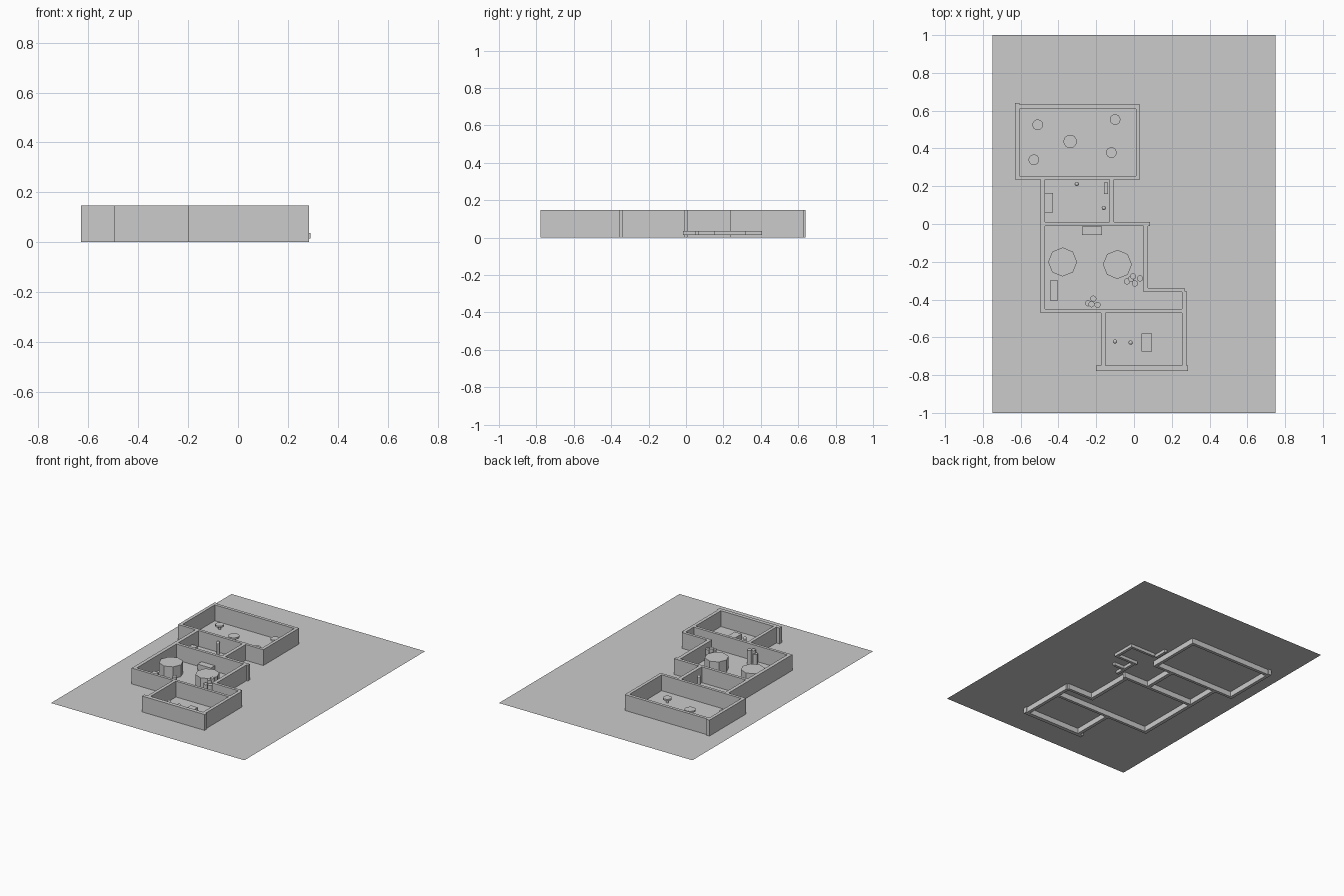
import bpy, bmesh, math

if "Cube" in bpy.data.objects:
    bpy.data.objects.remove(bpy.data.objects["Cube"])

G = 0.037    # ground sheet level; walls run slightly below it
TOP = 0.148  # wall top


def finish(bm, name, smooth=False):
    me = bpy.data.meshes.new(name)
    bm.to_mesh(me)
    bm.free()
    ob = bpy.data.objects.new(name, me)
    bpy.context.collection.objects.link(ob)
    if smooth:
        bpy.context.view_layer.objects.active = ob
        ob.select_set(True)
        bpy.ops.object.shade_smooth_by_angle(angle=math.radians(40))
        ob.select_set(False)
    return ob


def box(name, x0, x1, y0, y1, z0, z1):
    bm = bmesh.new()
    bmesh.ops.create_cube(bm, size=1)
    for v in bm.verts:
        v.co = ((x0 + x1) / 2 + v.co.x * (x1 - x0),
                (y0 + y1) / 2 + v.co.y * (y1 - y0),
                (z0 + z1) / 2 + v.co.z * (z1 - z0))
    return finish(bm, name)


def drum(name, x, y, r, z0, z1, n=24):
    bm = bmesh.new()
    bmesh.ops.create_cone(bm, cap_ends=True, segments=n, radius1=r, radius2=r, depth=z1 - z0)
    bmesh.ops.translate(bm, verts=bm.verts, vec=(x, y, (z0 + z1) / 2))
    return finish(bm, name, n > 12)


# Ground sheet
bm = bmesh.new()
bm.faces.new([bm.verts.new(p) for p in
              [(-.75, -1, G), (.75, -1, G), (.75, 1, G), (-.75, 1, G)]])
finish(bm, "ground_sheet")

# Room walls: x0, x1, y0, y1
walls = {
    "hall_left": (-.63, -.607, .235, .64),
    "hall_back": (-.63, .03, .61, .632),
    "hall_right": (.01, .032, .235, .632),
    "hall_front": (-.62, .032, .235, .255),
    "side_left": (-.495, -.47, -.47, .24),
    "lobby_right": (-.13, -.105, 0, .24),
    "middle_back": (-.48, .085, -.011, .01),
    "middle_right": (.05, .075, -.36, .01),
    "step_back": (.05, .268, -.36, -.34),
    "middle_front": (-.495, .27, -.47, -.45),
    "front_room_right": (.255, .278, -.775, -.355),
    "front_room_left": (-.175, -.152, -.76, -.46),
    "front_room_front": (-.20, .285, -.777, -.75),
}
for name, w in walls.items():
    box("wall_" + name, *w, 0, TOP)

# Low footings hidden under the ground sheet
for i, f in enumerate([(.27, .29, .15, .32), (.09, .29, .302, .32), (.06, .08, .31, .405),
                       (.11, .29, .15, .168), (.12, .14, -.015, .16), (.13, .22, .05, .068)]):
    box(f"footing_{i}", *f, .015, G - .001)

# Round pedestal tables in the hall
for i, (x, y, r) in enumerate([(-.51, .525, .028), (-.10, .553, .028), (-.12, .378, .028),
                               (-.53, .34, .028), (-.338, .437, .035)]):
    drum(f"table_top_{i}", x, y, r, G + .022, G + .034)
    drum(f"table_stem_{i}", x, y, .009, G, G + .024, 16)

# Benches and cabinets
for i, (x0, x1, y0, y1, h) in enumerate([
        (-.47, -.428, .06, .165, .04), (-.16, -.138, .16, .22, .06),
        (-.275, -.17, -.057, -.013, .04), (-.445, -.402, -.405, -.30, .04),
        (.04, .095, -.675, -.58, .035)]):
    box(f"bench_{i}", x0, x1, y0, y1, G, G + h)

# Eight-sided display drums
for i, (x, y) in enumerate([(-.378, -.201), (-.088, -.214)]):
    drum(f"display_drum_{i}", x, y, .077, G, G + .083, 8)

# Clustered columns of mixed heights
columns = [(-.037, -.304, .06), (-.015, -.29, .09), (.005, -.315, .07), (.032, -.288, .08),
           (-.005, -.277, .10), (-.243, -.42, .07), (-.215, -.395, .10), (-.225, -.425, .09),
           (-.193, -.428, .06)]
for i, (x, y, h) in enumerate(columns):
    drum(f"column_{i}", x, y, .016, G, G + h, 16)

# Thin posts with rounded heads
for i, (x, y, h) in enumerate([(-.303, .212, .09), (-.16, .085, .09),
                               (-.10, -.622, .05), (-.018, -.628, .05)]):
    drum(f"post_{i}", x, y, .009, G, G + h - .01, 16)
    bm = bmesh.new()
    bmesh.ops.create_uvsphere(bm, u_segments=16, v_segments=10, radius=.011)
    bmesh.ops.translate(bm, verts=bm.verts, vec=(x, y, G + h - .011))
    finish(bm, f"post_head_{i}", True)
